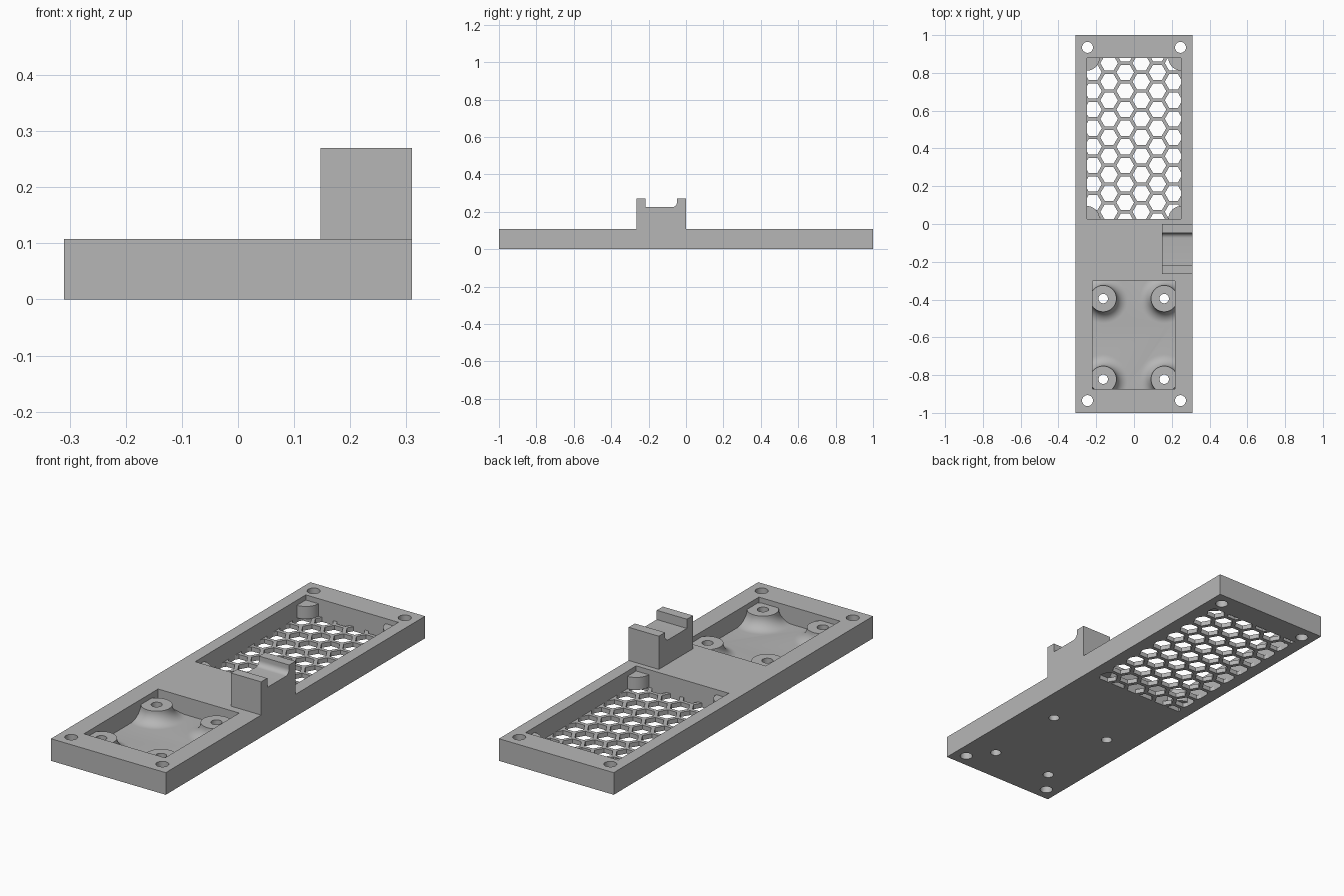
import bpy, bmesh, math
from mathutils import Matrix

cube = bpy.data.objects.get("Cube")
if cube:
    bpy.data.objects.remove(cube, do_unlink=True)

grey = bpy.data.materials.new("plain grey")
grey.use_nodes = True
grey.diffuse_color = (0.47, 0.47, 0.47, 1)
grey.node_tree.nodes["Principled BSDF"].inputs["Base Color"].default_value = (0.47, 0.47, 0.47, 1)

TOP, FLOOR, POST_TOP = 0.108, 0.022, 0.083


def finish(name, bm):
    bmesh.ops.recalc_face_normals(bm, faces=bm.faces)
    mesh = bpy.data.meshes.new(name)
    bm.to_mesh(mesh)
    bm.free()
    mesh.materials.append(grey)
    obj = bpy.data.objects.new(name, mesh)
    bpy.context.collection.objects.link(obj)
    return obj


def add_prism(bm, points, z0, z1):
    face = bm.faces.new([bm.verts.new((x, y, z0)) for x, y in points])
    moved = bmesh.ops.extrude_face_region(bm, geom=[face])["geom"]
    verts = [v for v in moved if isinstance(v, bmesh.types.BMVert)]
    bmesh.ops.translate(bm, verts=verts, vec=(0, 0, z1 - z0))


def prisms(name, outlines, z0, z1):
    bm = bmesh.new()
    for points in outlines:
        add_prism(bm, points, z0, z1)
    return finish(name, bm)


def rect(x0, x1, y0, y1):
    return [(x0, y0), (x1, y0), (x1, y1), (x0, y1)]


def ring(cx, cy, r, n):
    return [(cx + r * math.cos(math.tau * i / n), cy + r * math.sin(math.tau * i / n))
            for i in range(n)]


def combine(obj, other, operation):
    mod = obj.modifiers.new("join", 'BOOLEAN')
    mod.operation, mod.solver, mod.object = operation, 'EXACT', other
    bpy.context.view_layer.objects.active = obj
    bpy.ops.object.modifier_apply(modifier=mod.name)
    bpy.data.objects.remove(other, do_unlink=True)


# Base plate with an open rear window and a closed front pocket
vent = (-0.25, 0.25, 0.027, 0.88)
plate = prisms("base_plate", [rect(-0.31, 0.31, -1, 1)], 0, TOP)
combine(plate, prisms("vent_cutter", [rect(*vent)], -0.1, 0.3), 'DIFFERENCE')
combine(plate, prisms("pocket_cutter", [rect(-0.22, 0.218, -0.874, -0.302)], FLOOR, 0.3), 'DIFFERENCE')

# Screw bosses with a flared foot, turned from a profile
boss_spots = [(x, y) for x in (-0.163, 0.16) for y in (-0.395, -0.822)]
r, flare = 0.07, POST_TOP - FLOOR
profile = [(0, POST_TOP), (r, POST_TOP)]
for i in range(1, 11):
    a = math.pi / 2 * i / 10
    profile.append((r + flare * (1 - math.cos(a)), POST_TOP - flare * math.sin(a)))
profile += [(r + flare, FLOOR - 0.012), (0, FLOOR - 0.012)]
for x, y in boss_spots:
    bm = bmesh.new()
    verts = [bm.verts.new((px, 0, pz)) for px, pz in profile]
    edges = [bm.edges.new(pair) for pair in zip(verts, verts[1:])]
    bmesh.ops.spin(bm, geom=verts + edges, axis=(0, 0, 1), cent=(0, 0, 0),
                   angle=math.tau, steps=48)
    bmesh.ops.remove_doubles(bm, verts=bm.verts, dist=0.0001)
    bmesh.ops.translate(bm, verts=bm.verts, vec=(x, y, 0))
    combine(plate, finish("boss", bm), 'UNION')

# Cable clip block with a channel, extruded along x
clip_profile = [(-0.264, 0.08), (-0.264, 0.27), (-0.217, 0.27), (-0.217, 0.225), (-0.074, 0.225)]
for i in range(1, 7):
    a = math.pi / 2 * i / 6
    clip_profile.append((-0.074 + 0.026 * math.sin(a), 0.251 - 0.026 * math.cos(a)))
clip_profile += [(-0.048, 0.27), (0, 0.27), (0, 0.08)]
clip = prisms("clip", [clip_profile], 0.147, 0.31)
clip.data.transform(Matrix(((0, 0, 1, 0), (1, 0, 0, 0), (0, 1, 0, 0), (0, 0, 0, 1))))
combine(plate, clip, 'UNION')

# Screw holes through the bosses and the plate corners
corner_spots = [(x, y) for x in (-0.246, 0.246) for y in (-0.935, 0.935)]
holes = [ring(x, y, 0.025, 32) for x, y in boss_spots]
holes += [ring(x, y, 0.029, 32) for x, y in corner_spots]
combine(plate, prisms("hole_cutter", holes, -0.1, 0.3), 'DIFFERENCE')

# Honeycomb vent grid
grid = prisms("vent_grid", [rect(*vent)], 0, FLOOR)
cells = []
for col in range(6):
    for row in range(10):
        cy = 0.852 - 0.0985 * row - (0.04925 if col % 2 == 0 else 0)
        cells.append(ring(-0.217 + 0.0853 * col, cy + 0.0985 * (col % 2 == 0), 0.0465, 6))
# Columns alternate by half a cell
combine(grid, prisms("cell_cutter", cells, -0.1, 0.1), 'DIFFERENCE')

# Quarter-round posts in the vent corners
posts = []
for x, sx in ((vent[0], 1), (vent[1], -1)):
    for y, sy in ((vent[2], 1), (vent[3], -1)):
        arc = [(math.pi / 2 * i / 12) for i in range(13)]
        posts.append([(x, y)] + [(x + sx * 0.068 * math.cos(a), y + sy * 0.068 * math.sin(a))
                                 for a in arc])
corner_posts = prisms("corner_posts", posts, FLOOR, POST_TOP)

# Smooth the round parts, keep the edges sharp
for obj in (plate, corner_posts):
    bpy.ops.object.select_all(action='DESELECT')
    obj.select_set(True)
    bpy.context.view_layer.objects.active = obj
    bpy.ops.object.shade_smooth_by_angle(angle=math.radians(30))
